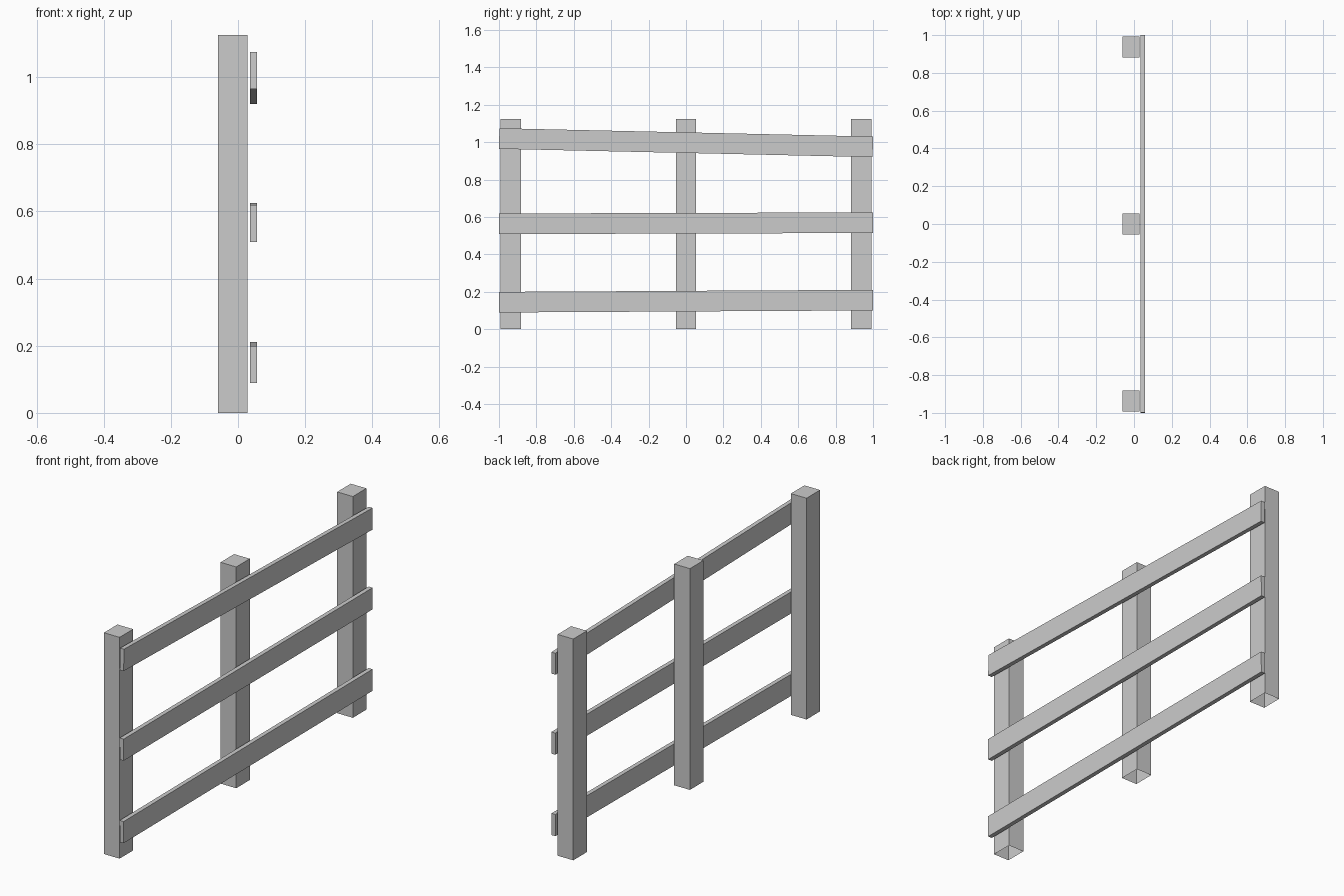
import bpy, bmesh, math
from mathutils import Matrix

if "Cube" in bpy.data.objects:
    bpy.data.objects.remove(bpy.data.objects["Cube"])


def box(name, size, center, tilt=0.0, open_bottom=False):
    """Box of the given size, tilted about x, optionally without its bottom face."""
    bm = bmesh.new()
    bmesh.ops.create_cube(bm, size=1, matrix=Matrix.Diagonal((*size, 1)))
    bm.normal_update()
    if open_bottom:
        bottom = [f for f in bm.faces if f.normal.z < -0.9]
        bmesh.ops.delete(bm, geom=bottom, context='FACES_ONLY')
    mesh = bpy.data.meshes.new(name)
    bm.to_mesh(mesh)
    bm.free()
    obj = bpy.data.objects.new(name, mesh)
    obj.location = center
    obj.rotation_euler.x = tilt
    bpy.context.collection.objects.link(obj)
    return obj


# Three upright posts, open underneath where they meet the ground
POST_H = 1.125
for name, y in (("front_post", -0.937), ("middle_post", 0), ("back_post", 0.937)):
    box(name, (0.088, 0.109, POST_H), (-0.016, y, POST_H / 2), open_bottom=True)

# Three slightly crooked rails: centre height at the front end and the back end
RAIL_H = 0.11
for name, z0, z1 in (("bottom_rail", 0.1445, 0.1555),
                     ("middle_rail", 0.5635, 0.5695),
                     ("top_rail", 1.0195, 0.975)):
    tilt = math.atan2(z1 - z0, 2)
    length = (2 - RAIL_H * abs(math.sin(tilt))) / math.cos(tilt)
    box(name, (0.022, length, RAIL_H), (0.046, 0, (z0 + z1) / 2), tilt)
